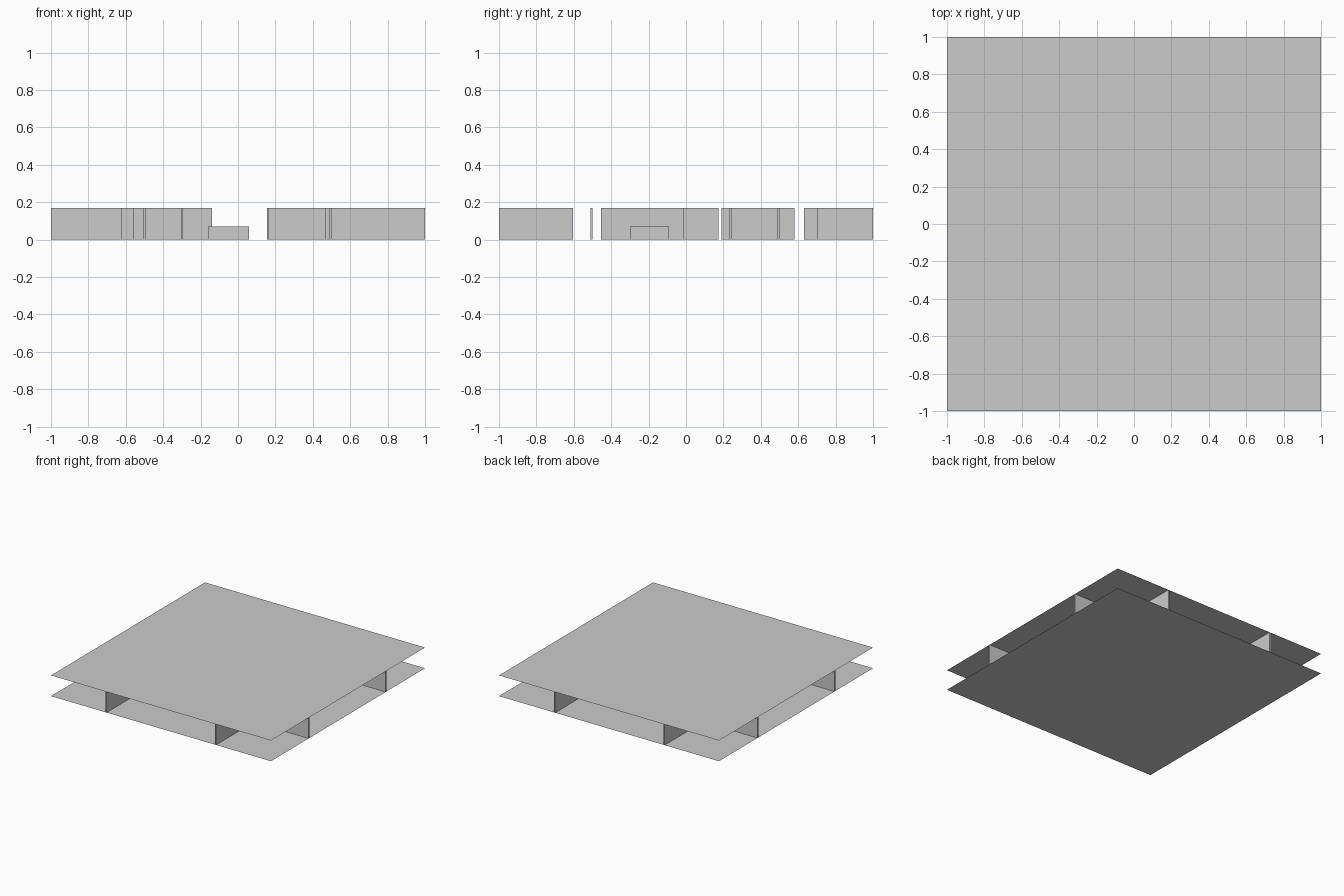
import bpy, bmesh

if "Cube" in bpy.data.objects:
    bpy.data.objects.remove(bpy.data.objects["Cube"])

H = 0.17    # room height
T = 0.012   # wall thickness


def finish(name, bm):
    mesh = bpy.data.meshes.new(name)
    bm.to_mesh(mesh)
    bm.free()
    obj = bpy.data.objects.new(name, mesh)
    bpy.context.collection.objects.link(obj)
    return obj


def box(name, x0, x1, y0, y1, z0, z1):
    bm = bmesh.new()
    bmesh.ops.create_cube(bm, size=1)
    for v in bm.verts:
        v.co = ((x0 + x1) / 2 + v.co.x * (x1 - x0),
                (y0 + y1) / 2 + v.co.y * (y1 - y0),
                (z0 + z1) / 2 + v.co.z * (z1 - z0))
    return finish(name, bm)


def sheet(name, z):
    bm = bmesh.new()
    bmesh.ops.create_grid(bm, x_segments=1, y_segments=1, size=1)
    bmesh.ops.translate(bm, verts=bm.verts, vec=(0, 0, z))
    return finish(name, bm)


def wall_x(name, y, x0, x1):
    box(name, x0, x1, y - T / 2, y + T / 2, 0, H)


def wall_y(name, x, y0, y1):
    box(name, x - T / 2, x + T / 2, y0, y1, 0, H)


# Floor and ceiling sheets
sheet("floor", 0)
sheet("ceiling", H)

# Partition stubs running in from the four open edges
for x, front_end, back_end in ((-0.5, -0.605, 0.63), (0.495, -0.605, 0.70)):
    wall_y("front_partition", x, -1, front_end)
    wall_y("back_partition", x, back_end, 1)
for y, left_end, right_end in ((-0.505, -0.62, 0.465), (0.495, -0.56, 0.50)):
    wall_x("left_partition", y, -1, left_end)
    wall_x("right_partition", y, right_end, 1)

# Inner walls either side of the open central aisle
wall_x("left_inner_wall", 0.169, -0.56, -0.14)
wall_y("left_long_wall", -0.30, -0.455, 0.175)
wall_y("left_back_wall", -0.50, 0.19, 0.55)
wall_x("right_inner_wall", 0.238, 0.155, 0.49)
wall_y("right_aisle_wall", 0.161, 0.19, 0.58)
wall_y("right_short_wall", 0.495, -0.015, 0.175)

# Low block standing in the aisle
box("low_block", -0.16, 0.06, -0.30, -0.09, 0, 0.07)

# Flush ceiling light panels in a regular grid
bm = bmesh.new()
for i in range(10):
    for j in range(10):
        cx, cy = -0.965 + 0.2 * i, -0.95 + 0.2 * j
        corners = [bm.verts.new((cx + sx * 0.033, cy + sy * 0.016, H - 0.0005))
                   for sx, sy in ((-1, -1), (-1, 1), (1, 1), (1, -1))]
        bm.faces.new(corners)
finish("ceiling_lights", bm)
